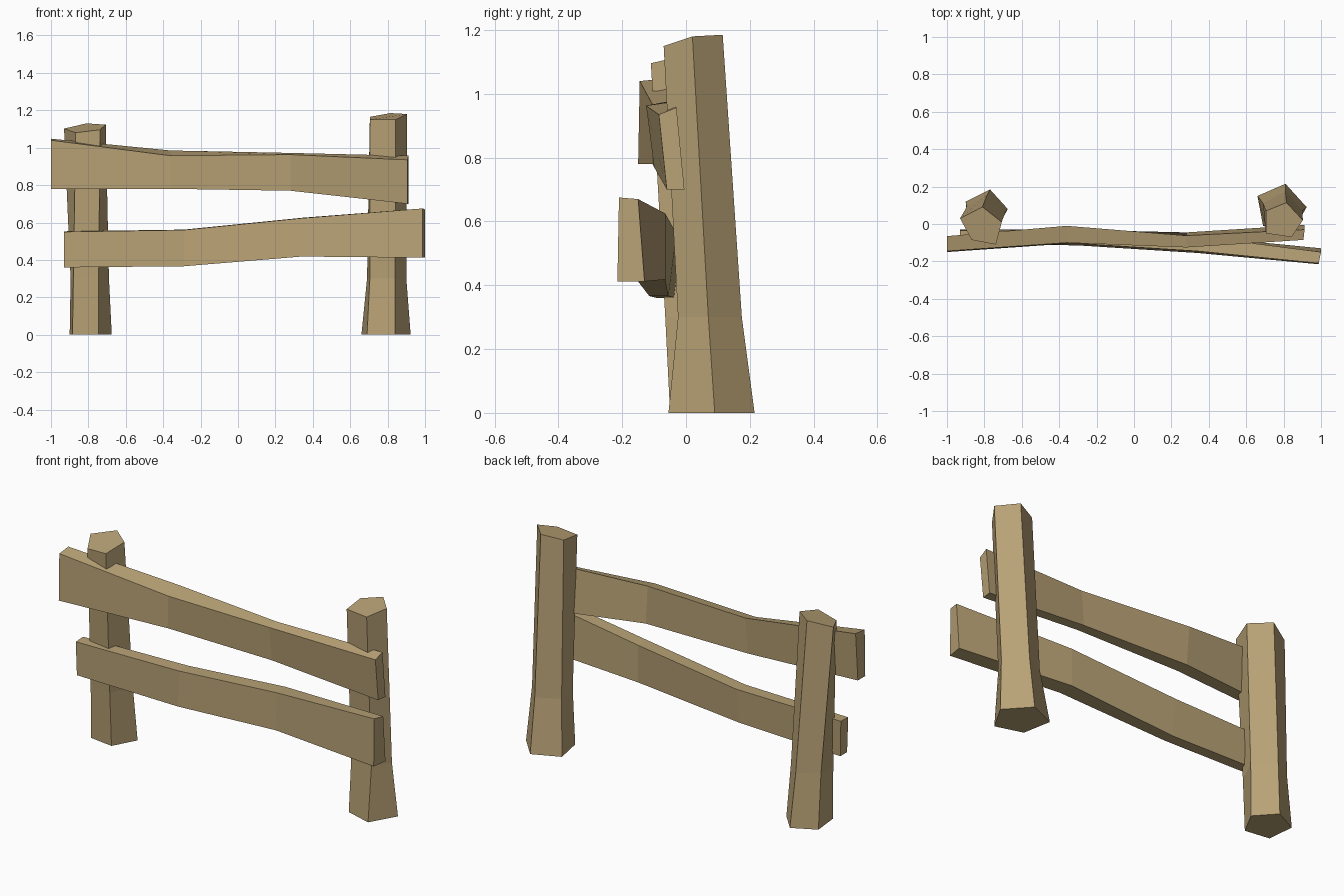
import bpy, bmesh

if "Cube" in bpy.data.objects:
    bpy.data.objects.remove(bpy.data.objects["Cube"])

wood = bpy.data.materials.new("wood")
wood.diffuse_color = (0.48, 0.36, 0.18, 1)
wood.use_nodes = True
wood.node_tree.nodes["Principled BSDF"].inputs["Base Color"].default_value = wood.diffuse_color


def loft(name, rings):
    """Skin equal-sized point rings into a capped solid with flat faces."""
    bm = bmesh.new()
    loops = [[bm.verts.new(p) for p in ring] for ring in rings]
    n = len(loops[0])
    for a, b in zip(loops, loops[1:]):
        for i in range(n):
            j = (i + 1) % n
            bm.faces.new((a[i], a[j], b[j], b[i]))
    bm.faces.new(loops[0][::-1])
    bm.faces.new(loops[-1])
    bmesh.ops.recalc_face_normals(bm, faces=bm.faces)
    mesh = bpy.data.meshes.new(name)
    bm.to_mesh(mesh)
    bm.free()
    mesh.materials.append(wood)
    bpy.context.collection.objects.link(bpy.data.objects.new(name, mesh))


def post(name, base, middle, top, heights):
    """Five-sided post: corners run front-right, right, back, left, front-left."""
    loft(name, [[(x, y, 0) for x, y in base],
                [(x, y, 0.3) for x, y in middle],
                [(x, y, z) for (x, y), z in zip(top, heights)]])


def rail(name, stations):
    """Crooked plank; each station is x, then y/z of its four section corners."""
    loft(name, [[(x, yft, zft), (x, yfb, zb), (x + dx, ybb, zb), (x + dx, ybt, zbt)]
                for x, dx, yft, yfb, ybb, ybt, zb, zft, zbt in stations])


# Posts
post("left_post",
     [(-.745, -.05), (-.675, .08), (-.77, .185), (-.90, .12), (-.885, -.03)],
     [(-.745, -.065), (-.69, .06), (-.785, .155), (-.895, .09), (-.88, -.04)],
     [(-.738, -.11), (-.707, .01), (-.81, .092), (-.93, .03), (-.868, -.085)],
     [1.096, 1.123, 1.13, 1.102, 1.08])
post("right_post",
     [(.84, -.055), (.923, .09), (.81, .215), (.66, .15), (.69, -.01)],
     [(.84, -.025), (.90, .07), (.81, .175), (.69, .11), (.705, -.01)],
     [(.842, -.07), (.903, .02), (.815, .115), (.705, .07), (.705, -.05)],
     [1.15, 1.18, 1.185, 1.165, 1.15])

# Rails: x, end skew, y front top, front bottom, back bottom, back top,
# z bottom, front top, back top
rail("upper_rail", [
    (-1.0, 0, -.145, -.15, -.085, -.065, .78, 1.04, 1.048),
    (-.36, 0, -.10, -.105, -.03, -.01, .78, .957, .985),
    (.28, 0, -.125, -.10, -.045, -.062, .77, .963, .972),
    (.906, .006, -.085, -.06, -.005, -.03, .70, .935, .957)])
rail("lower_rail", [
    (-.93, 0, -.10, -.09, -.03, -.035, .36, .55, .553),
    (-.29, 0, -.105, -.115, -.055, -.03, .366, .56, .562),
    (.34, 0, -.145, -.155, -.065, -.065, .418, .623, .625),
    (.987, .013, -.21, -.215, -.13, -.15, .412, .675, .67)])
